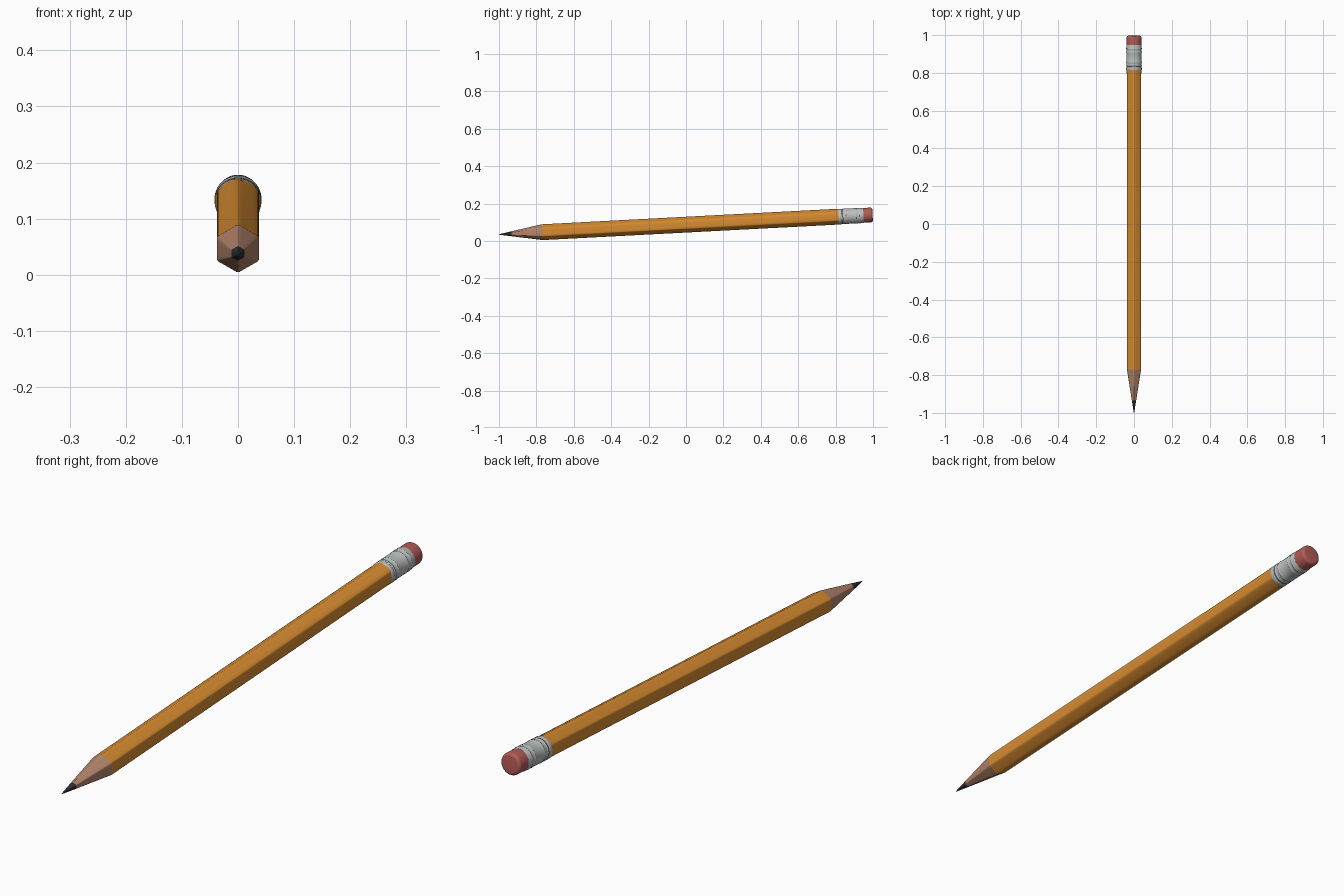
import bpy, bmesh, math
from mathutils import Matrix

if "Cube" in bpy.data.objects:
    bpy.data.objects.remove(bpy.data.objects["Cube"])

TILT = math.radians(3.0)      # pencil leans up towards the eraser
AXIS_Z = 0.087                # height of the axis at mid length
APO, CAP = 0.0374, 0.0422     # hex half width across flats, rounded corner radius


def material(name, rgb):
    m = bpy.data.materials.new(name)
    m.diffuse_color = (*rgb, 1)
    m.use_nodes = True
    m.node_tree.nodes["Principled BSDF"].inputs["Base Color"].default_value = m.diffuse_color
    return m


PAINT = material("orange_paint", (0.68, 0.26, 0.03))
WOOD = material("bare_wood", (0.46, 0.24, 0.15))
LEAD = material("graphite", (0.03, 0.03, 0.033))
METAL = material("silver_metal", (0.50, 0.53, 0.52))
RUBBER = material("pink_rubber", (0.44, 0.105, 0.09))


def hex_ring(scale=1.0, roundness=0.0, round_r=0.041):
    """Hexagon with softened corners, corner up, optionally blended to a circle."""
    pts = []
    for k in range(6):
        for off in (-15, -3, 0, 3, 15, 30):
            r = min(APO / math.cos(math.radians(30 - abs(off))), CAP) * scale
            r = r * (1 - roundness) + round_r * roundness
            a = math.radians(90 + 60 * k + off)
            pts.append((r * math.cos(a), r * math.sin(a)))
    return pts


def round_ring(r, n=64, knurl=0.0):
    return [((r - knurl * (i % 2)) * math.cos(2 * math.pi * i / n),
             (r - knurl * (i % 2)) * math.sin(2 * math.pi * i / n)) for i in range(n)]


def loft(name, sections, mat, angle=30):
    """Skin a list of (position along axis, ring) and cap both ends."""
    bm = bmesh.new()
    rings = [[bm.verts.new((x, s, z)) for x, z in ring] for s, ring in sections]
    n = len(rings[0])
    for a, b in zip(rings, rings[1:]):
        for i in range(n):
            bm.faces.new((a[i], a[(i + 1) % n], b[(i + 1) % n], b[i]))
    bm.faces.new(rings[0])
    bm.faces.new(rings[-1])
    bmesh.ops.recalc_face_normals(bm, faces=bm.faces)
    bm.transform(Matrix.Translation((0, 0, AXIS_Z)) @ Matrix.Rotation(TILT, 4, 'X'))
    me = bpy.data.meshes.new(name)
    bm.to_mesh(me)
    bm.free()
    me.materials.append(mat)
    ob = bpy.data.objects.new(name, me)
    bpy.context.collection.objects.link(ob)
    bpy.ops.object.select_all(action='DESELECT')
    ob.select_set(True)
    bpy.context.view_layer.objects.active = ob
    bpy.ops.object.shade_smooth_by_angle(angle=math.radians(angle))
    return ob


# painted hexagonal body, rounding off where it enters the ferrule
loft("painted_body", [(-0.77, hex_ring()), (0.79, hex_ring()),
                      (0.822, hex_ring(1, 1))], PAINT)

# sharpened wood and graphite point
loft("sharpened_wood", [(-0.935, hex_ring(0.31)), (-0.77, hex_ring())], WOOD)
loft("graphite_tip", [(-1.0, hex_ring(0.03)), (-0.935, hex_ring(0.31))], LEAD)

# metal ferrule: smooth bands, raised rings and two knurled bands
R = 0.0408
ferrule = [(0.815, round_ring(R - 0.001)), (0.818, round_ring(R + 0.0006)),
           (0.830, round_ring(R + 0.0006)), (0.833, round_ring(R - 0.0008))]
for start in (0.836, 0.908):
    ferrule += [(start, round_ring(R)), (start + 0.003, round_ring(R + 0.001)),
                (start + 0.006, round_ring(R)),
                (start + 0.008, round_ring(R, knurl=0.0012)),
                (start + 0.017, round_ring(R, knurl=0.0012)),
                (start + 0.019, round_ring(R)),
                (start + 0.022, round_ring(R + 0.001)),
                (start + 0.025, round_ring(R))]
ferrule += [(0.947, round_ring(R)), (0.950, round_ring(R - 0.001))]
loft("metal_ferrule", ferrule, METAL)

# eraser with a softened rim
rim = [(0.988 + 0.011 * math.sin(t), round_ring(0.0285 + 0.011 * math.cos(t)))
       for t in (math.pi / 2 * k / 5 for k in range(6))]
loft("eraser", [(0.94, round_ring(0.0395))] + rim, RUBBER)
